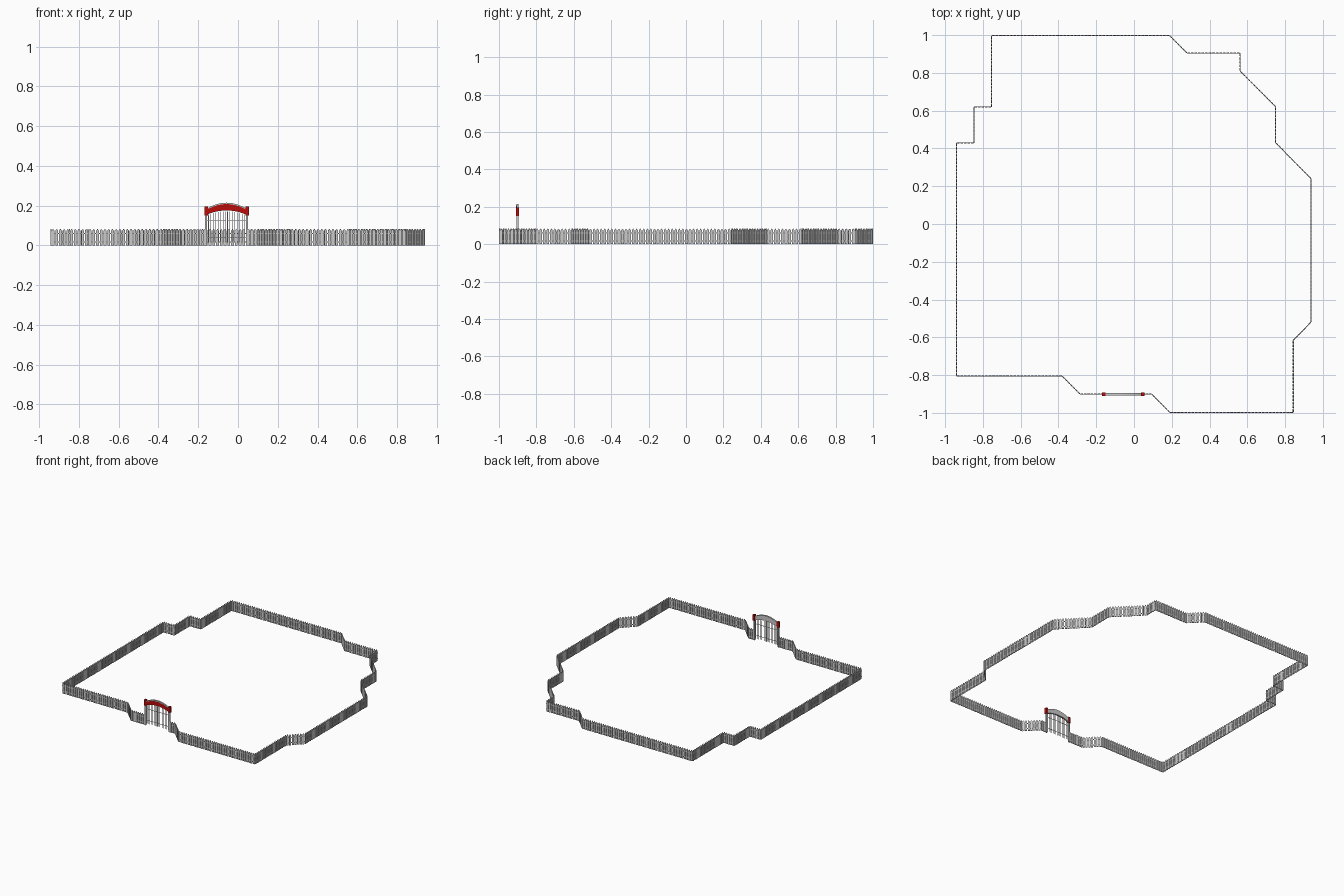
import bpy, bmesh, math
from mathutils import Vector, Matrix

if "Cube" in bpy.data.objects:
    bpy.data.objects.remove(bpy.data.objects["Cube"])

PITCH = 0.0189          # picket spacing
GY = -0.901             # gate line
GX, HALF = -0.0575, 0.103


def material(name, rgb):
    m = bpy.data.materials.new(name)
    m.diffuse_color = (*rgb, 1)
    m.use_nodes = True
    m.node_tree.nodes["Principled BSDF"].inputs["Base Color"].default_value = m.diffuse_color
    return m


red = material("red_paint", (0.5, 0.004, 0.003))


def finish(bm, name, mat=None):
    bmesh.ops.recalc_face_normals(bm, faces=bm.faces)
    me = bpy.data.meshes.new(name)
    bm.to_mesh(me)
    bm.free()
    ob = bpy.data.objects.new(name, me)
    bpy.context.collection.objects.link(ob)
    if mat:
        me.materials.append(mat)
    return ob


def prism(bm, outline, thick, mtx):
    """Extrude an x-z outline through y, centred, then place it."""
    a = [bm.verts.new(mtx @ Vector((x, -thick / 2, z))) for x, z in outline]
    b = [bm.verts.new(mtx @ Vector((x, thick / 2, z))) for x, z in outline]
    n = len(a)
    bm.faces.new(a)
    bm.faces.new(b[::-1])
    for i in range(n):
        j = (i + 1) % n
        bm.faces.new((a[i], b[i], b[j], a[j]))


def bar(bm, x0, x1, z0, z1, thick, mtx):
    prism(bm, [(x0, z0), (x1, z0), (x1, z1), (x0, z1)], thick, mtx)


# Fence line, running round the plot from one gate post to the other
path = [(GX + HALF, GY), (0.095, GY), (0.189, -0.997), (0.843, -0.997),
        (0.843, -0.615), (0.937, -0.52), (0.937, 0.24), (0.75, 0.43),
        (0.75, 0.62), (0.562, 0.81), (0.562, 0.905), (0.28, 0.905),
        (0.189, 0.997), (-0.754, 0.997), (-0.754, 0.62), (-0.847, 0.62),
        (-0.847, 0.43), (-0.94, 0.43), (-0.94, -0.805), (-0.38, -0.805),
        (-0.285, GY), (GX - HALF, GY)]

pickets, rails = bmesh.new(), bmesh.new()
W = 0.007
picket = [(-W, 0), (W, 0), (W, 0.074), (0, 0.084), (-W, 0.074)]
for p, q in zip(path, path[1:]):
    d = Vector(q) - Vector(p)
    frame = Matrix.Translation((*p, 0)) @ Matrix.Rotation(math.atan2(d.y, d.x), 4, 'Z')
    n = max(1, round(d.length / PITCH))
    for i in range(n):
        x = (i + 0.5) * d.length / n
        prism(pickets, picket, 0.0055, frame @ Matrix.Translation((x, 0, 0)))
    for z in (0.018, 0.06):
        bar(rails, 0, d.length, z - 0.003, z + 0.003, 0.003, frame)
finish(pickets, "fence_pickets")
finish(rails, "fence_rails")

gate = Matrix.Translation((GX, GY, 0))

# Gate posts with red head blocks
posts, heads = bmesh.new(), bmesh.new()
for s in (-1, 1):
    c = s * HALF
    bar(posts, c - 0.005, c + 0.005, 0, 0.155, 0.01, gate)
    bar(heads, c - 0.009, c + 0.009, 0.152, 0.197, 0.017, gate)
finish(posts, "gate_posts")
finish(heads, "post_heads", red)


# Arched beam: grey body with a red front panel
def arch(top_end, top_mid, low_end, low_mid, half, n=16):
    xs = [half * (2 * i / n - 1) for i in range(n + 1)]
    f = lambda x, e, m: m + (e - m) * (x / half) ** 2
    return ([(x, f(x, low_end, low_mid)) for x in xs] +
            [(x, f(x, top_end, top_mid)) for x in reversed(xs)])


bm = bmesh.new()
prism(bm, arch(0.188, 0.215, 0.157, 0.176, 0.095), 0.012, gate)
finish(bm, "arch_beam")
bm = bmesh.new()
prism(bm, arch(0.183, 0.208, 0.158, 0.177, 0.094), 0.002,
      gate @ Matrix.Translation((0, -0.0063, 0)))
finish(bm, "arch_panel", red)

# Two gate leaves: bars, stiles and cross rails
for s, name in ((-1, "gate_leaf_left"), (1, "gate_leaf_right")):
    bm = bmesh.new()
    for i in range(8):
        x = s * (0.004 + i * 0.0125)
        r = 0.002 if i in (0, 7) else 0.0012
        top = 0.172 - 0.018 * (x / 0.093) ** 2
        bar(bm, x - r, x + r, 0.015, top, 2 * r, gate)
    for z in (0.04, 0.128):
        bar(bm, min(s * 0.003, s * 0.098), max(s * 0.003, s * 0.098),
            z - 0.0013, z + 0.0013, 0.0025, gate)
    finish(bm, name)
